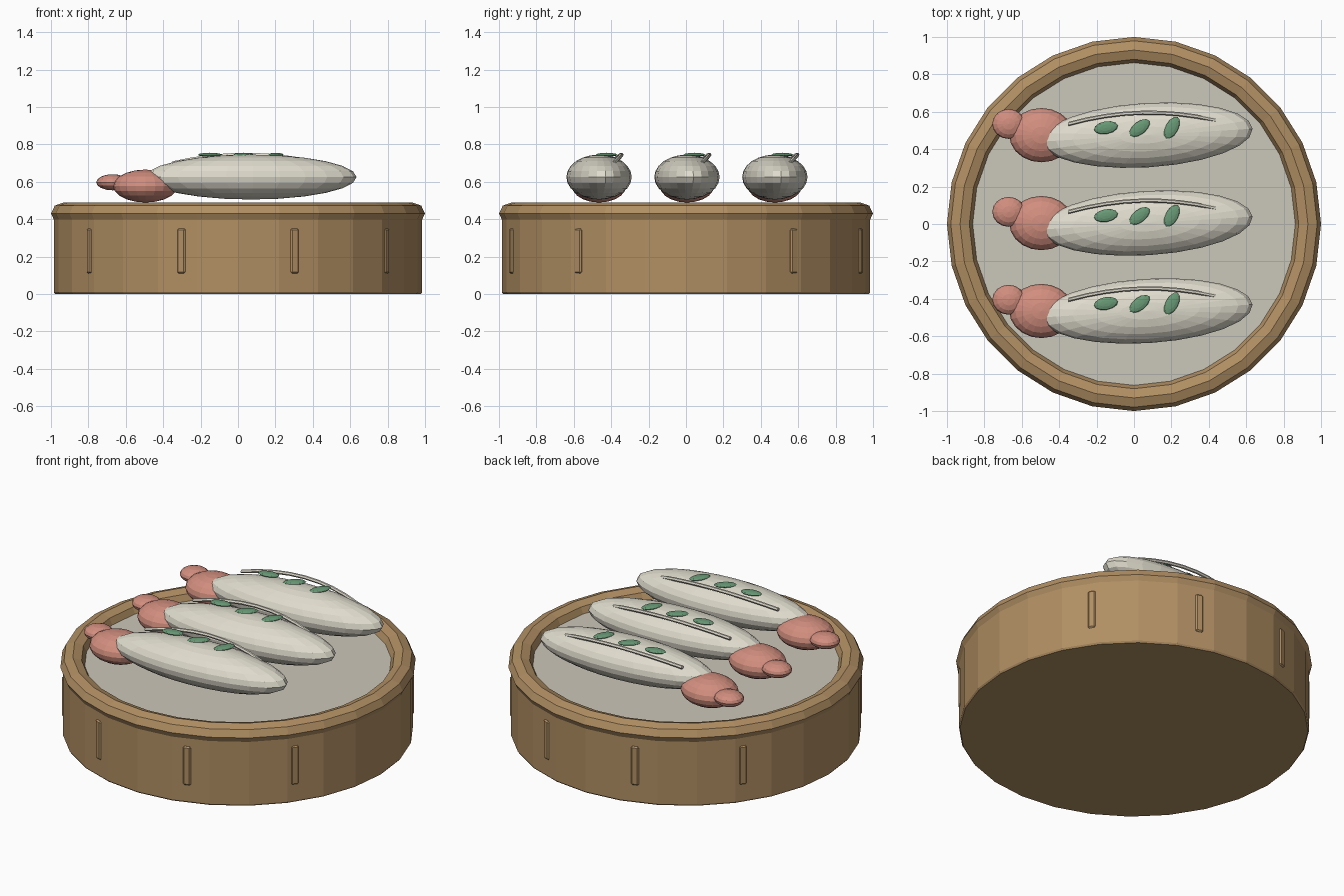
import bpy, bmesh, math
from mathutils import Matrix, Vector

if "Cube" in bpy.data.objects:
    bpy.data.objects.remove(bpy.data.objects["Cube"])


def material(name, rgb):
    m = bpy.data.materials.new(name)
    m.diffuse_color = (*rgb, 1)
    m.use_nodes = True
    m.node_tree.nodes["Principled BSDF"].inputs["Base Color"].default_value = m.diffuse_color
    return m


BAMBOO = material("bamboo", (0.44, 0.275, 0.125))
PAPER = material("paper", (0.60, 0.57, 0.49))
WRAPPER = material("pale_wrapper", (0.74, 0.71, 0.61))
SHRIMP = material("pink_shrimp", (0.64, 0.27, 0.21))
HERB = material("green_herb", (0.14, 0.32, 0.18))

SIDES = 28


def finish(bm, name, mat):
    bmesh.ops.recalc_face_normals(bm, faces=bm.faces[:])
    me = bpy.data.meshes.new(name)
    bm.to_mesh(me)
    bm.free()
    me.materials.append(mat)
    ob = bpy.data.objects.new(name, me)
    bpy.context.collection.objects.link(ob)
    return ob


def lathe(name, profile, mat, closed=False):
    """Turn a (radius, height) profile around z, capping open ends."""
    bm = bmesh.new()
    rings = []
    for r, z in profile:
        rings.append([bm.verts.new((r * math.cos(math.tau * i / SIDES),
                                    r * math.sin(math.tau * i / SIDES), z))
                      for i in range(SIDES)])
    pairs = list(zip(rings, rings[1:]))
    if closed:
        pairs.append((rings[-1], rings[0]))
    else:
        bm.faces.new(rings[0])
        bm.faces.new(rings[-1])
    for a, b in pairs:
        for i in range(SIDES):
            j = (i + 1) % SIDES
            bm.faces.new((a[i], a[j], b[j], b[i]))
    return finish(bm, name, mat)


def ellipsoid(name, centre, radii, mat, turn=0, seg=24, rings=12):
    bm = bmesh.new()
    bmesh.ops.create_uvsphere(bm, u_segments=seg, v_segments=rings, radius=1)
    bmesh.ops.transform(bm, verts=bm.verts[:], matrix=(
        Matrix.Translation(centre) @ Matrix.Rotation(math.radians(turn), 4, 'Z')
        @ Matrix.Diagonal((*radii, 1))))
    return finish(bm, name, mat)


# Steamer basket: wall, rounded rim and paper liner
lathe("basket_wall", [(0.978, 0), (0.985, 0.01), (0.985, 0.40), (0.975, 0.41)], BAMBOO)
lathe("basket_rim", [(0.93 + 0.07 * math.cos(math.tau * k / 8),
                      0.43 + 0.06 * math.sin(math.tau * k / 8)) for k in range(8)],
      BAMBOO, closed=True)
lathe("paper_liner", [(0.87, 0.40), (0.87, 0.435)], PAPER)

# Upright slats around the wall
for k in range(10):
    if k % 5 == 0:
        continue
    bm = bmesh.new()
    bmesh.ops.create_cube(bm, size=1)
    bmesh.ops.transform(bm, verts=bm.verts[:], matrix=(
        Matrix.Rotation(math.radians(36 * k), 4, 'Z')
        @ Matrix.Translation((0.97, 0, 0.23))
        @ Matrix.Diagonal((0.036, 0.046, 0.24, 1))))
    bmesh.ops.bevel(bm, geom=bm.edges[:], offset=0.008, segments=1, affect='EDGES')
    finish(bm, f"slat_{k}", BAMBOO)


def seam(name, y):
    """Arched pleat lying along the shoulder of a dumpling."""
    n, sides, r = 8, 6, 0.011
    bm = bmesh.new()
    rings = []
    for i in range(n + 1):
        t = i / n
        arch = 4 * t * (1 - t)
        c = Vector((-0.35 + 0.785 * t, y + 0.06 + 0.02 * t + 0.05 * arch,
                    0.70 + 0.045 * arch))
        rings.append([bm.verts.new(c + Vector((0, r * math.cos(math.tau * k / sides),
                                               r * math.sin(math.tau * k / sides))))
                      for k in range(sides)])
    for a, b in zip(rings, rings[1:]):
        for k in range(sides):
            j = (k + 1) % sides
            bm.faces.new((a[k], a[j], b[j], b[k]))
    bm.faces.new(rings[0])
    bm.faces.new(rings[-1])
    return finish(bm, name, WRAPPER)


# Three filled dumplings in a row
for row, y in enumerate((-0.465, 0.005, 0.475), 1):
    ellipsoid(f"dumpling_body_{row}", (0.07, y, 0.625), (0.565, 0.172, 0.12), WRAPPER, 3.5)
    ellipsoid(f"shrimp_{row}", (-0.495, y, 0.577), (0.172, 0.145, 0.088), SHRIMP, 0, 20, 10)
    ellipsoid(f"shrimp_tail_{row}", (-0.67, y + 0.06, 0.597), (0.088, 0.08, 0.043),
              SHRIMP, 0, 16, 8)
    seam(f"seam_{row}", y)
    # Herb leaves on top
    for n, (x, dy, turn) in enumerate(((-0.15, 0.04, 10), (0.03, 0.038, 38), (0.203, 0.04, 62)), 1):
        ellipsoid(f"herb_{row}_{n}", (x, y + dy, 0.744), (0.065, 0.034, 0.011),
                  HERB, turn, 12, 6)
